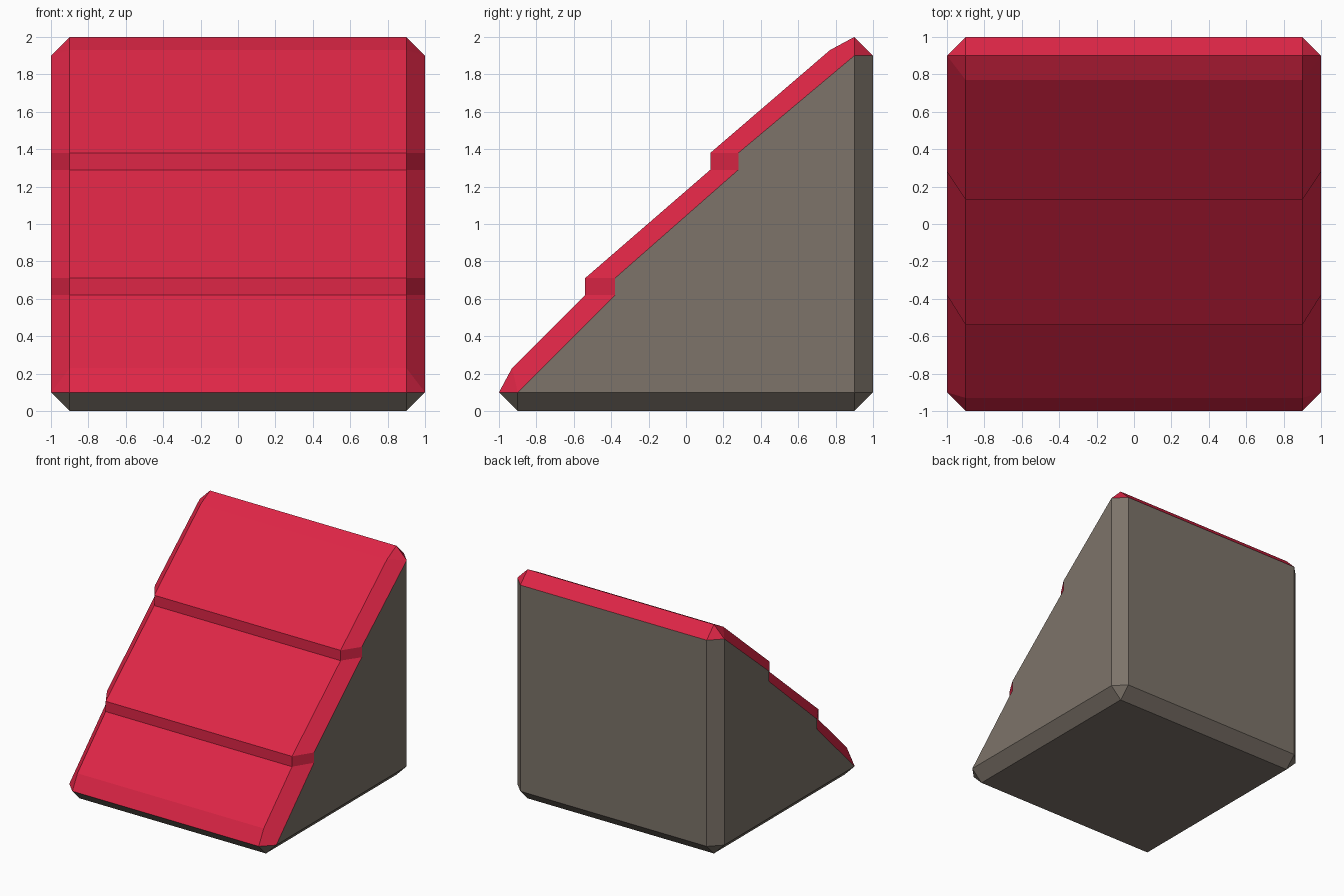
import bpy, bmesh

if "Cube" in bpy.data.objects:
    bpy.data.objects.remove(bpy.data.objects["Cube"])


def make_mat(name, rgb):
    m = bpy.data.materials.new(name)
    m.diffuse_color = (*rgb, 1.0)
    m.use_nodes = True
    m.node_tree.nodes["Principled BSDF"].inputs["Base Color"].default_value = m.diffuse_color
    return m


red = make_mat("red", (0.73, 0.019, 0.061))
stone = make_mat("warm_grey", (0.205, 0.174, 0.144))

# Matched (y, z) outlines: the full section and the bevelled section at the sides
inner = [(-1, .1), (-.93, .23), (-.54, .62), (-.54, .71), (.13, 1.29), (.13, 1.38),
         (.77, 1.93), (.9, 2), (1, 1.9), (1, .1), (.9, 0), (-.9, 0)]
outer = [(-.9, .1), (-.9, .1), (-.38, .62), (-.38, .71), (.28, 1.29), (.28, 1.38),
         (.9, 1.9), (.9, 1.9), (.9, 1.9), (.9, .1), (.9, .1), (-.9, .1)]
RED_SEGMENTS = 8  # the first segments run over the slope to the back top edge

bm = bmesh.new()
cache = {}


def vert(x, p):
    key = (x, *p)
    if key not in cache:
        cache[key] = bm.verts.new(key)
    return cache[key]


def face(verts, mat):
    verts = list(dict.fromkeys(verts))  # drop repeated corners
    if len(verts) > 2:
        bm.faces.new(verts).material_index = mat


# Loft the sections across the width
rings = [(-1, outer), (-.9, inner), (.9, inner), (1, outer)]
n = len(inner)
for (xa, a), (xb, b) in zip(rings, rings[1:]):
    for i in range(n):
        j = (i + 1) % n
        face([vert(xa, a[i]), vert(xa, a[j]), vert(xb, b[j]), vert(xb, b[i])],
             0 if i < RED_SEGMENTS else 1)

# Flat side walls
for x in (-1, 1):
    face([vert(x, p) for p in outer], 1)

bmesh.ops.recalc_face_normals(bm, faces=bm.faces)
mesh = bpy.data.meshes.new("stepped_ramp")
bm.to_mesh(mesh)
bm.free()
mesh.materials.append(red)
mesh.materials.append(stone)
ramp = bpy.data.objects.new("stepped_ramp", mesh)
bpy.context.collection.objects.link(ramp)
